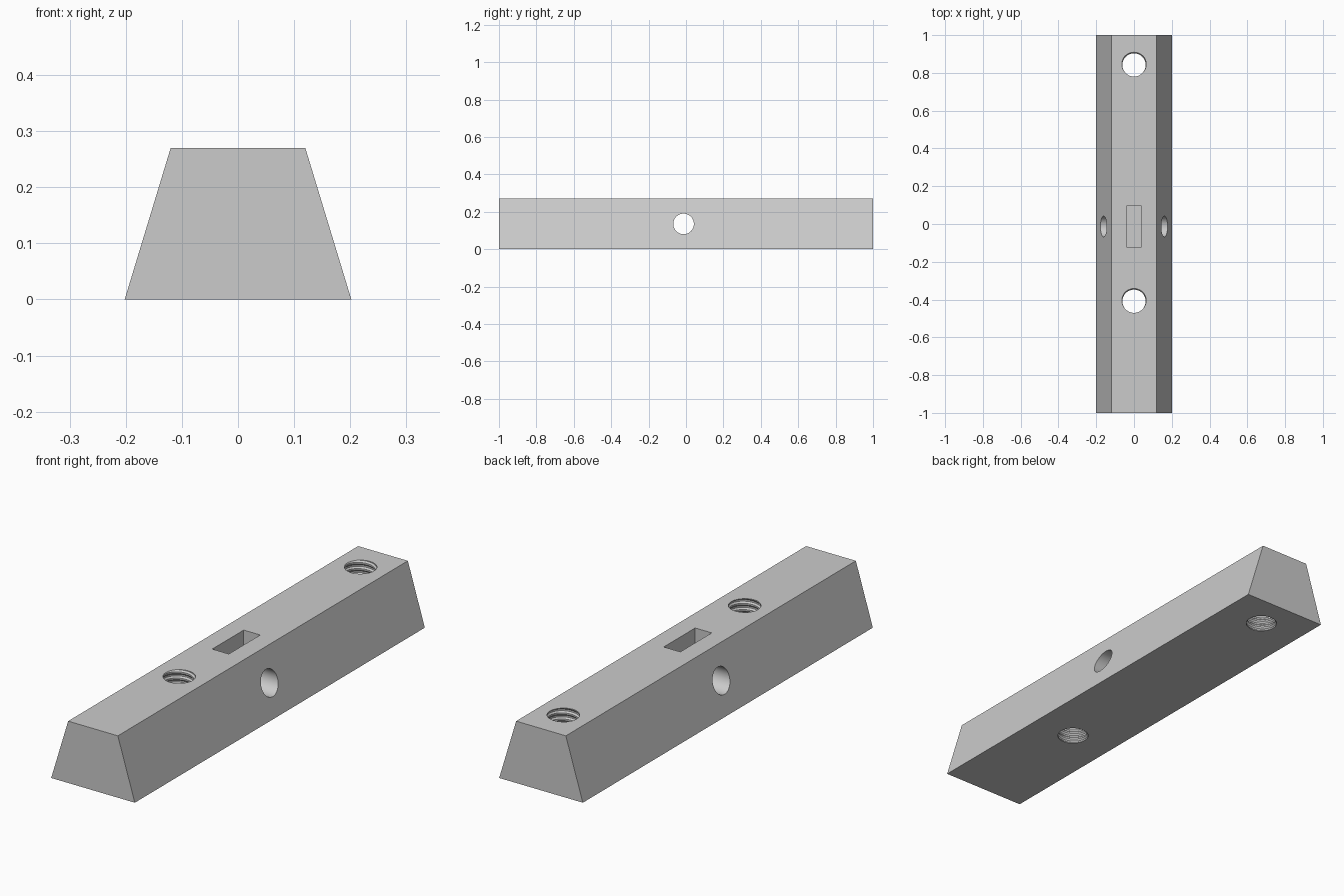
import bpy
import bmesh
from math import pi, sin, cos
from mathutils import Matrix

cube = bpy.data.objects.get("Cube")
if cube:
    bpy.data.objects.remove(cube, do_unlink=True)

HEIGHT, PITCH = 0.27, 0.027

metal = bpy.data.materials.new("plain_grey")
metal.use_nodes = True
metal.diffuse_color = (0.6, 0.6, 0.6, 1)
shader = next(n for n in metal.node_tree.nodes if n.type == 'BSDF_PRINCIPLED')
shader.inputs["Base Color"].default_value = metal.diffuse_color


def make_object(name, bm):
    bmesh.ops.recalc_face_normals(bm, faces=bm.faces)
    mesh = bpy.data.meshes.new(name)
    bm.to_mesh(mesh)
    bm.free()
    mesh.materials.append(metal)
    obj = bpy.data.objects.new(name, mesh)
    bpy.context.collection.objects.link(obj)
    return obj


def thread_cutter(name, y, crest=0.0615, root=0.0675, n=48, rows=60):
    """Helical screw-shaped solid; four rows make one turn of thread."""
    bm = bmesh.new()
    base = HEIGHT - 12.375 * PITCH
    radii = (root, root, crest, crest)
    grid = []
    for j in range(rows + 1):
        r = radii[j % 4]
        grid.append([bm.verts.new((r * cos(2 * pi * i / n),
                                   y + r * sin(2 * pi * i / n),
                                   base + PITCH * (j / 4 + i / n))) for i in range(n)])

    def vert(j, i):
        return grid[j][i] if i < n else grid[j + 4][0]

    for j in range(rows):
        for i in range(n):
            if i == n - 1 and j + 5 > rows:
                continue
            bm.faces.new((vert(j, i), vert(j, i + 1), vert(j + 1, i + 1), vert(j + 1, i)))

    # Close both ends with fans
    low = bm.verts.new((0, y, base))
    high = bm.verts.new((0, y, base + PITCH * (rows / 4 + 1)))
    for edge in [e for e in bm.edges if e.is_boundary]:
        a, b = edge.verts
        bm.faces.new((a, b, low if a.co.z < HEIGHT / 2 else high))
    return make_object(name, bm)


# Bar with a trapezoid section
bm = bmesh.new()
section = [(-0.202, 0), (0.202, 0), (0.12, HEIGHT), (-0.12, HEIGHT)]
end = bm.faces.new([bm.verts.new((x, -1, z)) for x, z in section])
result = bmesh.ops.extrude_face_region(bm, geom=[end])
moved = [v for v in result["geom"] if isinstance(v, bmesh.types.BMVert)]
bmesh.ops.translate(bm, verts=moved, vec=(0, 2, 0))
bar = make_object("mounting_bar", bm)

# Two threaded through holes
cutters = [thread_cutter("rear_thread_cutter", 0.842),
           thread_cutter("front_thread_cutter", -0.409)]

# Smooth cross hole
bm = bmesh.new()
bmesh.ops.create_cone(bm, cap_ends=True, segments=64, radius1=0.055, radius2=0.055, depth=1,
                      matrix=Matrix.Translation((0, -0.013, HEIGHT / 2))
                      @ Matrix.Rotation(pi / 2, 4, 'Y'))
cutters.append(make_object("cross_hole_cutter", bm))

# Blind nut slot open at the top
floor, top = 0.03, 0.4
bm = bmesh.new()
bmesh.ops.create_cube(bm, size=1, matrix=Matrix.Translation((0, -0.012, (floor + top) / 2))
                      @ Matrix.Diagonal((0.08, 0.217, top - floor, 1)))
cutters.append(make_object("nut_slot_cutter", bm))

# Cut the openings, then discard the cutters
bpy.ops.object.select_all(action='DESELECT')
bar.select_set(True)
bpy.context.view_layer.objects.active = bar
for cutter in cutters:
    cutter.hide_render = True
    mod = bar.modifiers.new(cutter.name, 'BOOLEAN')
    mod.operation = 'DIFFERENCE'
    mod.solver = 'EXACT'
    mod.object = cutter
    bpy.ops.object.modifier_apply(modifier=mod.name)
    bpy.data.objects.remove(cutter, do_unlink=True)

bpy.ops.object.shade_smooth_by_angle(angle=pi / 6)
